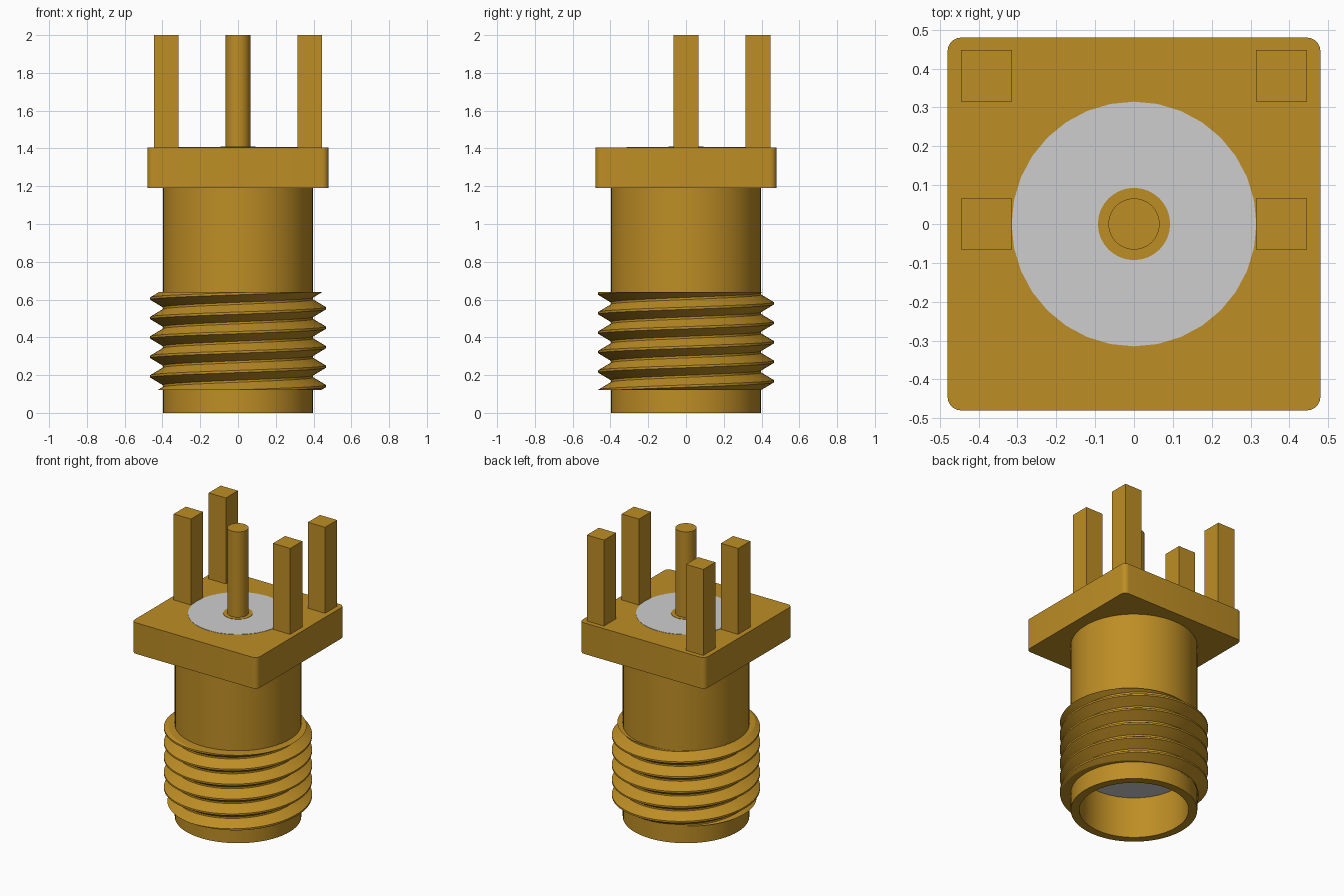
import bpy, bmesh, math

old = bpy.data.objects.get("Cube")
if old:
    bpy.data.objects.remove(old, do_unlink=True)


def material(name, rgb):
    m = bpy.data.materials.new(name)
    m.use_nodes = True
    m.diffuse_color = (*rgb, 1)
    bsdf = next(n for n in m.node_tree.nodes if n.type == 'BSDF_PRINCIPLED')
    bsdf.inputs["Base Color"].default_value = (*rgb, 1)
    return m


GOLD = material("gold", (0.515, 0.27, 0.0185))
GREY = material("light grey", (0.617, 0.617, 0.617))


def finish(name, bm, mat):
    """Clean up the bmesh, turn it into an object and shade it."""
    bmesh.ops.remove_doubles(bm, verts=bm.verts, dist=1e-5)
    bmesh.ops.recalc_face_normals(bm, faces=bm.faces)
    me = bpy.data.meshes.new(name)
    bm.to_mesh(me)
    bm.free()
    me.materials.append(mat)
    ob = bpy.data.objects.new(name, me)
    bpy.context.collection.objects.link(ob)
    bpy.ops.object.select_all(action='DESELECT')
    ob.select_set(True)
    bpy.context.view_layer.objects.active = ob
    bpy.ops.object.shade_smooth_by_angle(angle=math.radians(30))
    return ob


def sweep(name, section, mat, steps=64):
    """Revolve a closed (r, z) section that may change with the angle."""
    bm = bmesh.new()
    cols = []
    for i in range(steps + 1):
        a = math.tau * i / steps
        cols.append([bm.verts.new((r * math.cos(a), r * math.sin(a), z))
                     for r, z in section(a)])
    n = len(cols[0])
    for c, d in zip(cols, cols[1:]):
        for k in range(n):
            j = (k + 1) % n
            bm.faces.new((c[k], d[k], d[j], c[j]))
    return finish(name, bm, mat)


def box(name, centre, size, mat, corner=0.0):
    """Box with optional rounded vertical edges."""
    bm = bmesh.new()
    bmesh.ops.create_cube(bm, size=1)
    for v in bm.verts:
        v.co = [c + s * p for c, s, p in zip(centre, size, v.co)]
    if corner:
        edges = [e for e in bm.edges
                 if abs(e.verts[0].co.z - e.verts[1].co.z) > 0.01]
        bmesh.ops.bevel(bm, geom=edges, offset=corner, segments=5,
                        profile=0.5, affect='EDGES')
    return finish(name, bm, mat)


# Hollow barrel
barrel = [(0.343, 0), (0.397, 0), (0.397, 1.2), (0.343, 1.2)]
sweep("barrel", lambda a: barrel, GOLD)

# Right-handed screw thread, cut flat at both ends
LO, HI, PITCH = 0.12, 0.64, 0.103
ROOT, CREST, FLAT, FLANK = 0.398, 0.465, 0.006, 0.046


def thread_section(a):
    start = 0.245 + PITCH * a / math.tau
    points = [(0.38, LO)]
    for turn in range(-4, 7):
        for off in (-FLANK, -FLAT, FLAT, FLANK):
            z = min(max(start + turn * PITCH + off, LO), HI)
            d = abs((z - start + PITCH / 2) % PITCH - PITCH / 2)
            t = min(max((d - FLAT) / (FLANK - FLAT), 0), 1)
            points.append((CREST + (ROOT - CREST) * t, z))
    return points + [(0.38, HI)]


sweep("screw_thread", thread_section, GOLD, 72)

# Square flange with rounded corners
box("flange", (0, 0, 1.2975), (0.96, 0.96, 0.215), GOLD, 0.035)

# Insulator filling the barrel and showing through the flange
insulator = [(0.09, 0.285), (0.343, 0.285), (0.343, 1.2),
             (0.315, 1.2), (0.315, 1.407), (0.09, 1.407)]
sweep("insulator", lambda a: insulator, GREY, 32)

# Centre contact: socket below, collar and solder pin above
contact = [(0, 0.55), (0.066, 0.55), (0.066, 0.284), (0.093, 0.284),
           (0.093, 1.409), (0.066, 1.409), (0.066, 2.0), (0, 2.0)]
sweep("centre_contact", lambda a: contact, GOLD, 32)

# Four square ground pins
for side, sx in (("left", 1), ("right", -1)):
    for place, y in (("back", 0.382), ("middle", 0.0)):
        box(f"{side}_{place}_pin", (sx * 0.38, y, 1.69),
            (0.132, 0.132, 0.62), GOLD)
